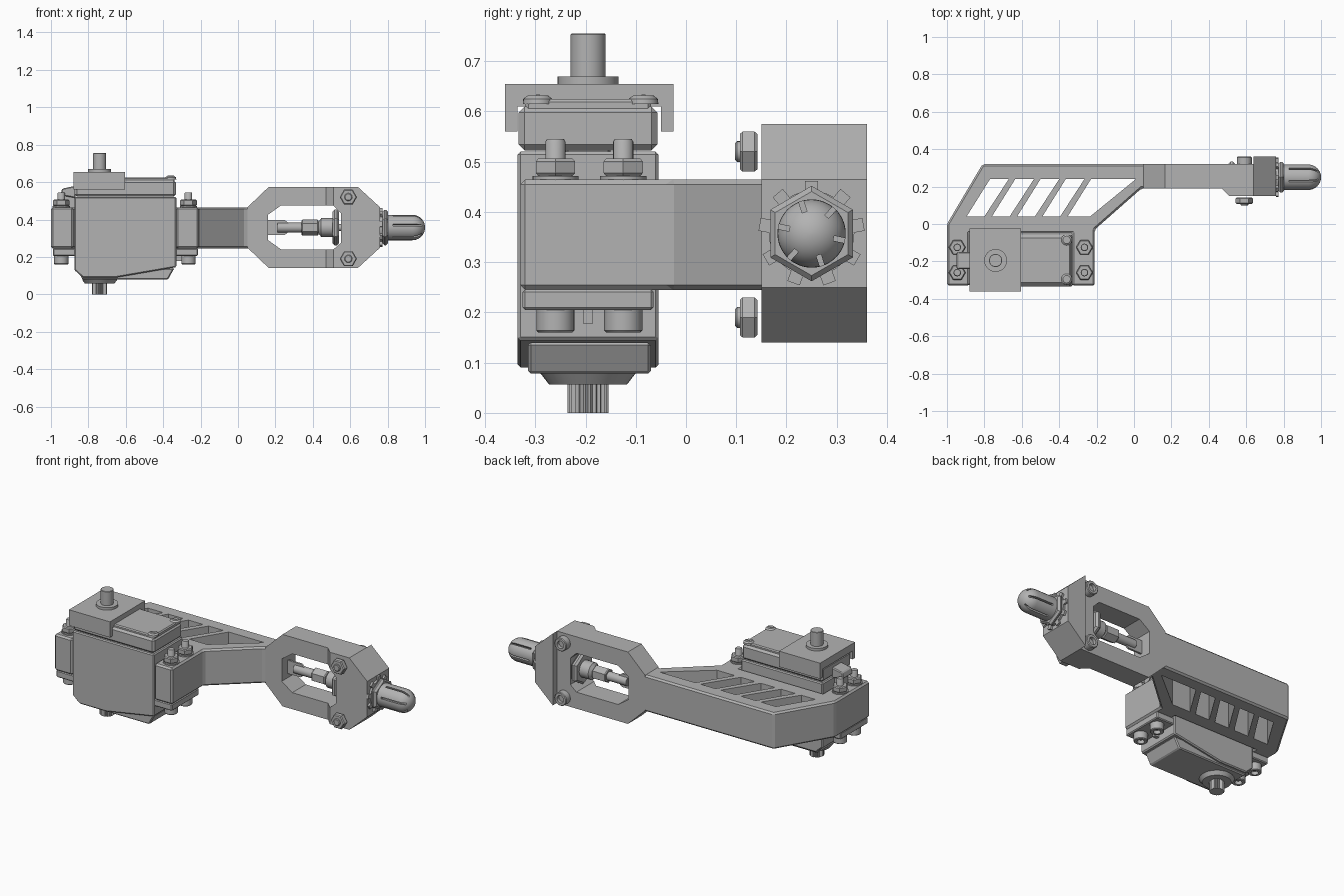
import bpy, bmesh, math
from mathutils import Matrix, Vector

if "Cube" in bpy.data.objects:
    bpy.data.objects.remove(bpy.data.objects["Cube"])

grey = bpy.data.materials.new("plain grey")
grey.use_nodes = True
grey.diffuse_color = (0.45, 0.45, 0.45, 1)
grey.node_tree.nodes["Principled BSDF"].inputs["Base Color"].default_value = (0.45, 0.45, 0.45, 1)


def finish(name, bm, smooth=False):
    bmesh.ops.recalc_face_normals(bm, faces=bm.faces)
    me = bpy.data.meshes.new(name)
    bm.to_mesh(me)
    bm.free()
    me.materials.append(grey)
    ob = bpy.data.objects.new(name, me)
    bpy.context.collection.objects.link(ob)
    if smooth:
        bpy.ops.object.select_all(action='DESELECT')
        ob.select_set(True)
        bpy.context.view_layer.objects.active = ob
        bpy.ops.object.shade_smooth_by_angle(angle=math.radians(35))
    return ob


def prism(name, pts, axis, lo, hi, bevel=0):
    """Extrude a 2D outline along one axis."""
    place = {'x': lambda a, b, t: (t, a, b),
             'y': lambda a, b, t: (a, t, b),
             'z': lambda a, b, t: (a, b, t)}[axis]
    bm = bmesh.new()
    low = [bm.verts.new(place(a, b, lo)) for a, b in pts]
    high = [bm.verts.new(place(a, b, hi)) for a, b in pts]
    bm.faces.new(low)
    bm.faces.new(high)
    for i in range(len(pts)):
        j = (i + 1) % len(pts)
        bm.faces.new((low[i], low[j], high[j], high[i]))
    bmesh.ops.recalc_face_normals(bm, faces=bm.faces)
    if bevel:
        bmesh.ops.bevel(bm, geom=bm.edges[:], offset=bevel, segments=1,
                        affect='EDGES', clamp_overlap=True)
    return finish(name, bm)


def box(name, x, y, z, bevel=0):
    return prism(name, [(x[0], y[0]), (x[1], y[0]), (x[1], y[1]), (x[0], y[1])],
                 'z', z[0], z[1], bevel)


def lathe(name, start, axis, profile, sides=32, turn=0):
    """Turn (distance, radius) pairs around an axis through start."""
    rot = {'x': Matrix.Rotation(math.pi / 2, 4, 'Y'),
           'y': Matrix.Rotation(-math.pi / 2, 4, 'X'),
           'z': Matrix.Identity(4)}[axis]
    bm = bmesh.new()
    rings = []
    for d, r in profile:
        ring = []
        for k in range(sides):
            a = 2 * math.pi * k / sides + turn
            ring.append(bm.verts.new(rot @ Vector((r * math.cos(a), r * math.sin(a), d)) + Vector(start)))
        rings.append(ring)
    bm.faces.new(rings[0])
    bm.faces.new(rings[-1])
    for p, q in zip(rings, rings[1:]):
        for k in range(sides):
            m = (k + 1) % sides
            bm.faces.new((p[k], p[m], q[m], q[k]))
    return finish(name, bm, smooth=sides > 12)


def nut(name, start, axis, r, h, turn=0):
    c = r * 0.12
    return lathe(name, start, axis, [(0, r - c), (c, r), (h - c, r), (h, r - c)], 6, turn)


def cut(ob, cutters, op='DIFFERENCE'):
    for c in cutters:
        m = ob.modifiers.new("cut", 'BOOLEAN')
        m.object, m.operation, m.solver = c, op, 'EXACT'
    bpy.context.view_layer.update()
    me = bpy.data.meshes.new_from_object(ob.evaluated_get(bpy.context.evaluated_depsgraph_get()))
    ob.modifiers.clear()
    ob.data = me
    for c in cutters:
        bpy.data.objects.remove(c)


# Bracket arm with the open servo bay and slanted lightening slots
arm = prism("bracket_arm", [
    (-1, -.33), (-.88, -.33), (-.88, -.05), (-.33, -.05), (-.33, -.33), (-.21, -.33),
    (-.21, -.03), (.04, .19), (.12, .19), (.12, .32), (-.81, .32), (-1, 0)],
    'z', .245, .465, .01)
slots = []
for i in range(5):
    x = -.895 + .135 * i
    right = (.01, -.235) if i == 4 else (x + .225, x + .095)
    slots.append(prism("slot_cutter", [(x, .04), (right[1], .04), (right[0], .24), (x + .125, .24)],
                       'z', .2, .5))
cut(arm, slots)

# Fork frame and end block
fork = prism("fork_frame", [
    (.05, .19), (.47, .19), (.51, .15), (.76, .15), (.76, .36), (.64, .36), (.64, .32), (.05, .32)],
    'z', .1, .6)
outline = prism("outline_cutter", [
    (.05, .465), (.165, .575), (.64, .575), (.76, .465), (.76, .25), (.64, .14), (.165, .14), (.05, .25)],
    'y', .1, .4)
cut(fork, [outline], 'INTERSECT')
window = prism("window_cutter", [
    (.16, .425), (.23, .475), (.51, .475), (.55, .435), (.55, .275), (.51, .24), (.23, .24), (.16, .29)],
    'y', .1, .4)
cut(fork, [window])

# Clamp bolts through the end block
for label, z in (("upper", .52), ("lower", .19)):
    nut(label + "_clamp_nut", (.59, .107, z), 'y', .046, .035)
    lathe(label + "_clamp_bolt_end", (.59, .098, z), 'y', [(0, .017), (.004, .021), (.02, .021)], 20)
    lathe(label + "_clamp_bolt_head", (.59, .31, z), 'y',
          [(0, .04), (.046, .04), (.05, .036), (.05, .022), (.03, .022)], 24)

# Plunger inside the window
cx, cy, cz = .16, .25, .357
lathe("plunger_rod", (.21, cy, cz), 'x', [(0, .026), (.13, .026), (.13, .018), (.34, .018)], 24)
prism("rod_end_tab", [(.16, .397), (.25, .397), (.3, .36), (.25, .317), (.16, .317)], 'y', .244, .256)
nut("plunger_hex", (.34, cy, cz), 'x', .043, .09)
lathe("plunger_collar", (.43, cy, cz), 'x', [(0, .03), (.015, .05), (.09, .05)], 32)
nut("inner_lock_nut", (.505, cy, cz), 'x', .096, .035)

# Outer lock nut, toothed washer and slitted dome tip
nut("outer_lock_nut", (.772, cy, cz), 'x', .095, .03)
lathe("washer", (.758, cy, cz), 'x', [(0, .085), (.014, .085)])
for k in range(9):
    tooth = box("washer_tooth", (.76, .772), (-.013, .013), (.075, .105))
    tooth.data.transform(Matrix.Translation((0, cy, cz)) @ Matrix.Rotation(2 * math.pi * k / 9, 4, 'X'))
r = .068
dome = [(0, r)] + [(.13 + r * math.sin(a), r * math.cos(a))
                   for a in [math.pi / 2 * i / 10 for i in range(10)]] + [(.13 + r, .002)]
tip = lathe("dome_tip", (.802, cy, cz), 'x', dome, 48)
slits = []
for k in range(6):
    s = box("slit_cutter", (.83, 1.05), (-.005, .005), (.045, .1))
    s.data.transform(Matrix.Translation((0, cy, cz)) @ Matrix.Rotation(math.pi * (k / 3 + .1), 4, 'X'))
    slits.append(s)
cut(tip, slits)

# Servo case
prism("servo_case", [(-.875, .52), (-.33, .52), (-.33, .145), (-.65, .09), (-.83, .09), (-.875, .13)],
      'y', -.335, -.055, .006)
box("servo_upper_case", (-.873, -.332), (-.333, -.057), (.522, .61), .012)
box("servo_lid", (-.865, -.34), (-.32, -.07), (.6, .625), .006)
prism("servo_bottom_cover", [(-.865, .14), (-.34, .14), (-.375, .078), (-.83, .078)],
      'y', -.315, -.07, .006)
for y in (-.085, -.295):
    lathe("lid_screw", (-.36, y, .615), 'z', [(0, .03), (.01, .029), (.017, .02)], 24)
    box("lid_screw_slot", (-.378, -.342), (y - .004, y + .004), (.63, .634))

# Output gear and its boss
lathe("output_boss", (-.74, -.195, .057), 'z', [(0, .078), (.022, .095)])
gear = [(math.pi * i / 24, .041 if i % 2 else .036) for i in range(48)]
prism("output_gear", [(-.74 + q * math.cos(a), -.195 + q * math.sin(a)) for a, q in gear], 'z', 0, .06)

# Saddle cap and rear pivot
prism("saddle_cap", [(-.36, .56), (-.335, .56), (-.335, .61), (-.05, .61), (-.05, .56),
                     (-.025, .56), (-.025, .655), (-.36, .655)], 'x', -.88, -.605)
lathe("pivot_post", (-.74, -.195, .65), 'z',
      [(0, .061), (.02, .061), (.02, .035), (.103, .035), (.105, .033)])

# Cable plug on the left end of the servo
prism("cable_plug", [(-.95, .53), (-.87, .515), (-.87, .58), (-.94, .565)], 'y', -.24, -.15, .005)
box("cable_guide", (-.93, -.87), (-.22, -.17), (.465, .53))

# Mounting ears with their bolts
for x, span in ((-.945, (-.99, -.86)), (-.265, (-.35, -.215))):
    box("servo_ear", span, (-.325, -.065), (.205, .246), .005)
    for y in (-.26, -.125):
        lathe("mount_washer", (x, y, .46), 'z', [(0, .046), (.012, .046)], 24)
        nut("mount_nut", (x, y, .472), 'z', .045, .034)
        lathe("mount_bolt", (x, y, .2), 'z', [(0, .02), (.34, .02), (.345, .017)], 20)
        lathe("mount_bolt_head", (x, y, .205), 'z',
              [(0, .038), (-.041, .038), (-.045, .034), (-.045, .02), (-.025, .02)], 24)
box("ear_rib", (-.35, -.3), (-.205, -.185), (.178, .205))
